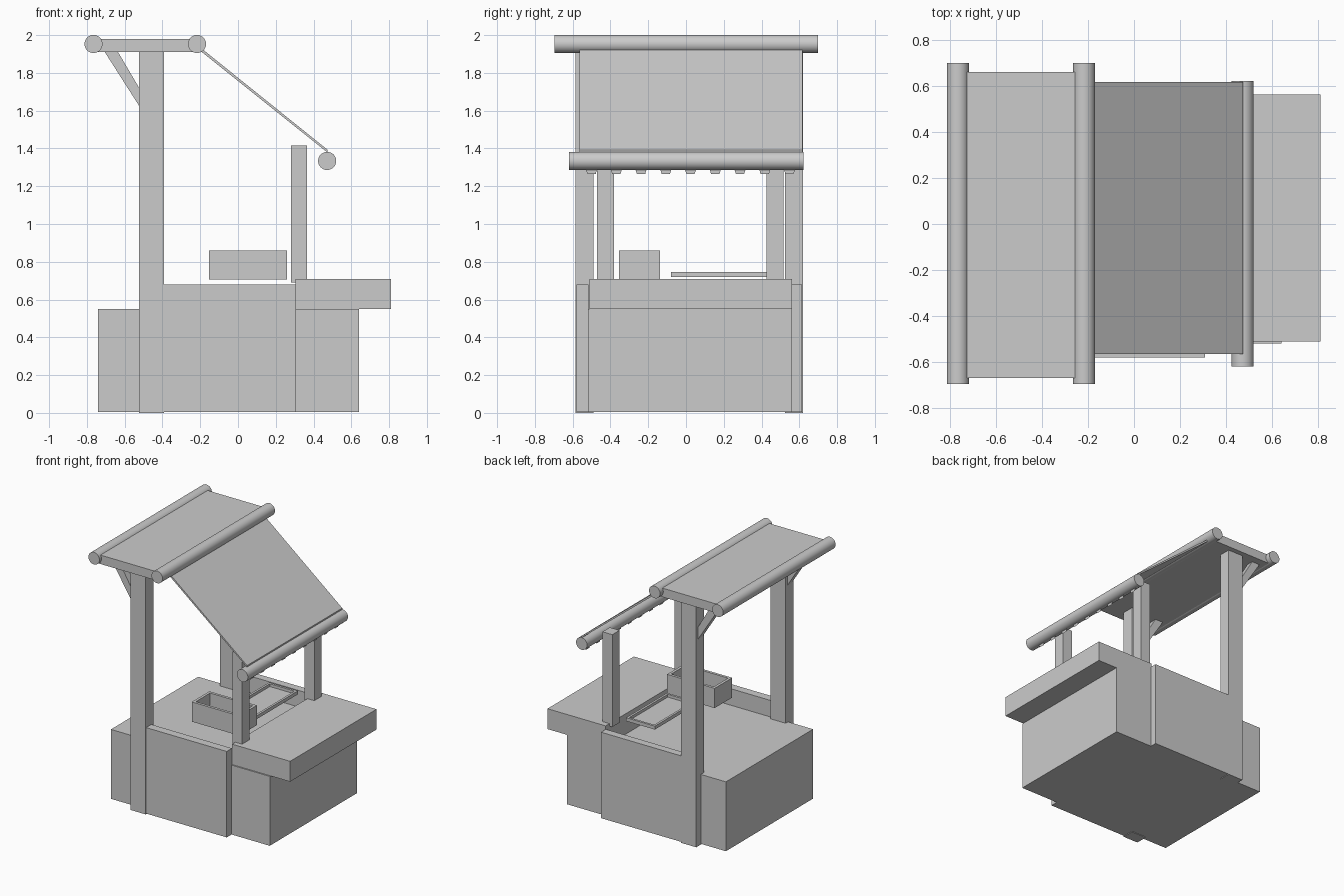
import bpy, bmesh, math
from mathutils import Vector

if "Cube" in bpy.data.objects:
    bpy.data.objects.remove(bpy.data.objects["Cube"])


def finish(name, bm):
    bmesh.ops.recalc_face_normals(bm, faces=bm.faces)
    me = bpy.data.meshes.new(name)
    bm.to_mesh(me)
    bm.free()
    ob = bpy.data.objects.new(name, me)
    bpy.context.collection.objects.link(ob)
    return ob


def box(name, x, y, z):
    bm = bmesh.new()
    bmesh.ops.create_cube(bm, size=1)
    for v in bm.verts:
        v.co = Vector([r[0] + (c + 0.5) * (r[1] - r[0]) for c, r in zip(v.co, (x, y, z))])
    return finish(name, bm)


def profile_xz(name, pts, y0, y1):
    """Extrude an x-z outline along y."""
    bm = bmesh.new()
    f = bm.faces.new([bm.verts.new((x, y0, z)) for x, z in pts])
    r = bmesh.ops.extrude_face_region(bm, geom=[f])
    bmesh.ops.translate(bm, vec=(0, y1 - y0, 0),
                        verts=[v for v in r['geom'] if isinstance(v, bmesh.types.BMVert)])
    return finish(name, bm)


def roller(name, x, z, y0, y1, r=0.048):
    bpy.ops.mesh.primitive_cylinder_add(vertices=32, radius=r, depth=y1 - y0,
                                        location=(x, (y0 + y1) / 2, z),
                                        rotation=(math.pi / 2, 0, 0))
    bpy.context.object.name = name
    bpy.ops.object.shade_smooth_by_angle()


def open_box(name, x, y, z, wall, floor):
    """Box with an inset, sunken top."""
    ob = box(name, x, y, z)
    bm = bmesh.new()
    bm.from_mesh(ob.data)
    top = max(bm.faces, key=lambda f: f.calc_center_median().z)
    bmesh.ops.inset_region(bm, faces=[top], thickness=wall)
    r = bmesh.ops.extrude_face_region(bm, geom=[top])
    bmesh.ops.translate(bm, vec=(0, 0, floor - z[1]),
                        verts=[v for v in r['geom'] if isinstance(v, bmesh.types.BMVert)])
    if top.is_valid:
        bmesh.ops.delete(bm, geom=[top], context='FACES')
    bm.to_mesh(ob.data)
    bm.free()


# Base and counter
box("base", (-0.74, 0.64), (-0.52, 0.562), (0.005, 0.55))
box("counter", (0.305, 0.81), (-0.51, 0.562), (0.55, 0.71))

# Side panels, tall posts, braces and short posts on each side
brace = [(-0.705, 1.91), (-0.635, 1.91), (-0.52, 1.715), (-0.52, 1.62)]
sides = (("front", (-0.58, -0.515), (-0.585, -0.49), (-0.565, -0.51), (-0.47, -0.38)),
         ("back", (0.555, 0.615), (0.525, 0.62), (0.545, 0.60), (0.425, 0.515)))
for side, panel, post, br, short in sides:
    box(side + "_panel", (-0.515, 0.308), panel, (0.005, 0.68))
    box(side + "_tall_post", (-0.523, -0.392), post, (0, 1.915))
    profile_xz(side + "_brace", brace, *br)
    box(side + "_short_post", (0.28, 0.365), short, (0.69, 1.415))

# Flat roof with end rollers
box("roof_slab", (-0.77, -0.22), (-0.67, 0.66), (1.91, 1.98))
for nm, x in (("rear_roller", -0.765), ("ridge_roller", -0.217)):
    roller(nm, x, 1.953, -0.695, 0.70)

# Sloped awning cloth with its lower roller and hanging fringe
profile_xz("awning", [(-0.21, 1.925), (-0.20, 1.935), (0.474, 1.393), (0.474, 1.34),
                      (0.468, 1.34), (0.468, 1.383)], -0.565, 0.617)
roller("lower_roller", 0.472, 1.334, -0.62, 0.622)
for i in range(9):
    c = -0.50 + i * 0.131
    bm = bmesh.new()
    pts = ((c - 0.033, 1.30), (c + 0.033, 1.30), (c + 0.022, 1.265), (c - 0.022, 1.265))
    bm.faces.new([bm.verts.new((0.471, y, z)) for y, z in pts])
    finish("fringe_tab", bm)

# Goods containers
open_box("deep_crate", (-0.153, 0.26), (-0.355, -0.137), (0.705, 0.86), 0.03, 0.735)
open_box("shallow_tray", (-0.03, 0.22), (-0.08, 0.43), (0.72, 0.747), 0.025, 0.725)
